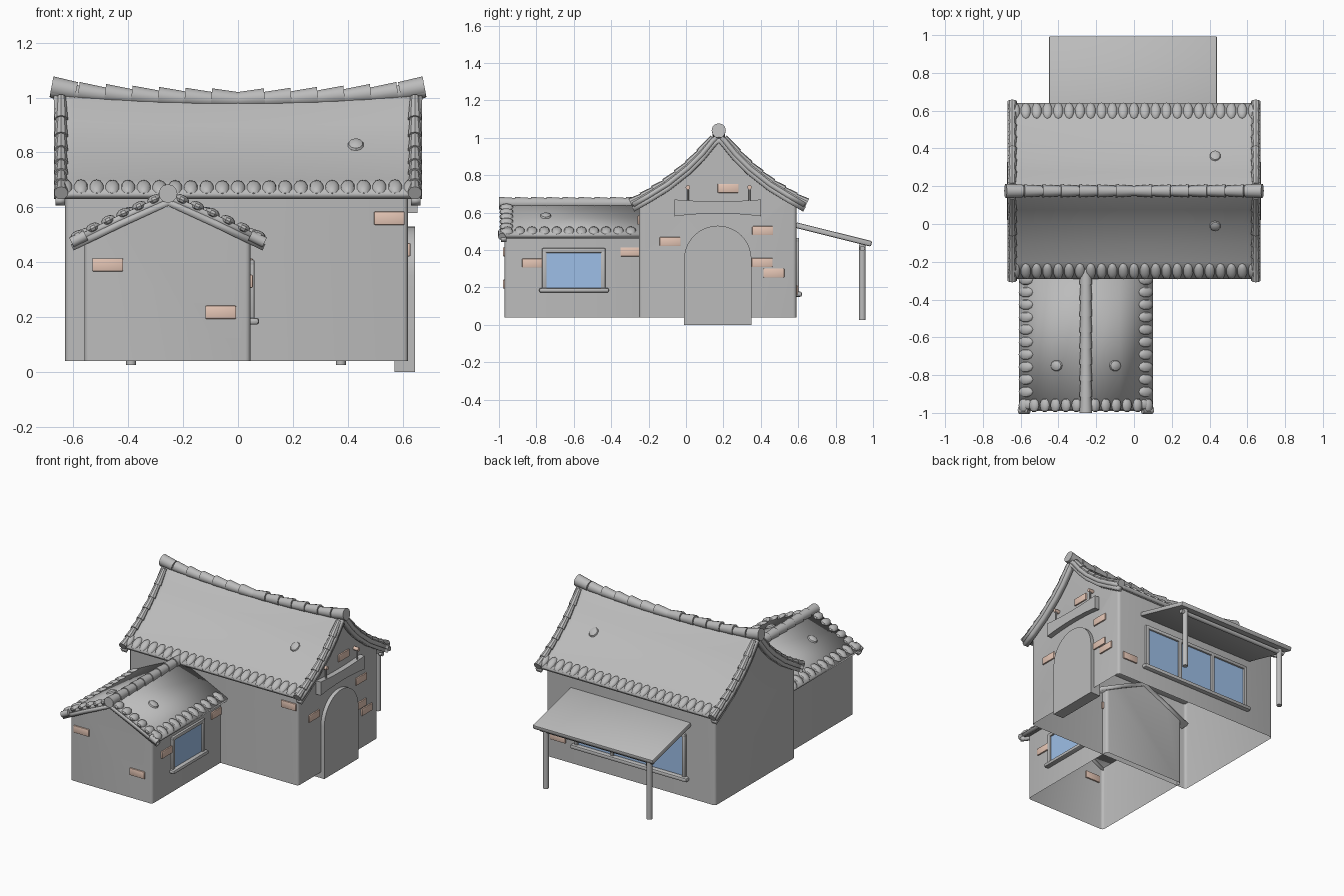
import bpy, bmesh, math
from mathutils import Matrix, Vector

if "Cube" in bpy.data.objects:
    bpy.data.objects.remove(bpy.data.objects["Cube"])


def material(name, rgb):
    m = bpy.data.materials.new(name)
    m.use_nodes = True
    m.diffuse_color = (*rgb, 1)
    m.node_tree.nodes["Principled BSDF"].inputs["Base Color"].default_value = (*rgb, 1)
    return m


PLASTER = material("plaster grey", (0.5, 0.5, 0.5))
BRICK = material("clay brick", (0.78, 0.56, 0.46))
GLASS = material("window blue", (0.34, 0.52, 0.8))
made = []


def finish(name, bm, mat=PLASTER):
    me = bpy.data.meshes.new(name)
    bm.to_mesh(me)
    bm.free()
    me.materials.append(mat)
    ob = bpy.data.objects.new(name, me)
    bpy.context.collection.objects.link(ob)
    made.append(ob)
    return ob


def box(name, lo, hi, mat=PLASTER, bevel=0.006, tilt=None):
    lo, hi = Vector(lo), Vector(hi)
    bm = bmesh.new()
    bmesh.ops.create_cube(bm, size=1)
    bmesh.ops.scale(bm, vec=hi - lo, verts=bm.verts)
    if bevel:
        bmesh.ops.bevel(bm, geom=bm.edges[:], offset=bevel, segments=2,
                        profile=0.5, affect='EDGES')
    m = Matrix.Translation((lo + hi) / 2)
    bm.transform(m @ tilt if tilt else m)
    return finish(name, bm, mat)


def tube(bm, p, q, r1, r2, sides=12):
    p, q = Vector(p), Vector(q)
    turn = (q - p).to_track_quat('Z', 'Y').to_matrix().to_4x4()
    bmesh.ops.create_cone(bm, cap_ends=True, segments=sides, radius1=r1, radius2=r2,
                          depth=(q - p).length,
                          matrix=Matrix.Translation((p + q) / 2) @ turn)


def rod(name, p, q, r, mat=PLASTER):
    bm = bmesh.new()
    tube(bm, p, q, r, r)
    return finish(name, bm, mat)


def prism(profile, axis, a, b):
    bm = bmesh.new()
    rings = [[bm.verts.new((t, u, v) if axis == 'x' else (u, t, v)) for u, v in profile]
             for t in (a, b)]
    bm.faces.new(rings[0])
    bm.faces.new(rings[1][::-1])
    n = len(profile)
    for i in range(n):
        j = (i + 1) % n
        bm.faces.new((rings[0][i], rings[0][j], rings[1][j], rings[1][i]))
    bmesh.ops.recalc_face_normals(bm, faces=bm.faces)
    return bm


class Roof:
    """Gable roof: t runs along the ridge, d across it."""

    def __init__(self, axis, centre, points, sag):
        self.axis, self.centre, self.points, self.sag = axis, centre, points, sag
        self.reach = points[-1][0]

    def height(self, d, t=0):
        d = min(abs(d), self.reach)
        for (d0, z0), (d1, z1) in zip(self.points, self.points[1:]):
            if d <= d1:
                z = z0 + (z1 - z0) * (d - d0) / (d1 - d0)
                break
        return z + self.sag * (t / 0.65) ** 2 * (1 - d / self.reach)

    def at(self, d, t, lift=0):
        z = self.height(d, t) + lift
        if self.axis == 'x':
            return Vector((t, self.centre + d, z))
        return Vector((self.centre + d, t, z))

    def shell(self, name, t0, t1, steps, drop, thick):
        bm = bmesh.new()
        half = [p[0] for p in self.points]
        ds = [-d for d in half[:0:-1]] + half
        grid = [[bm.verts.new(self.at(d, t0 + (t1 - t0) * i / steps, -drop)) for d in ds]
                for i in range(steps + 1)]
        for r0, r1 in zip(grid, grid[1:]):
            for k in range(len(ds) - 1):
                bm.faces.new((r0[k], r0[k + 1], r1[k + 1], r1[k]))
        bm.normal_update()
        if sum(f.normal.z for f in bm.faces) < 0:
            bmesh.ops.reverse_faces(bm, faces=bm.faces)
        ob = finish(name, bm)
        mod = ob.modifiers.new("thickness", 'SOLIDIFY')
        mod.thickness, mod.offset = thick, -1

    def bump(self, bm, d, t, across, along, tall):
        """Rounded tile lying on the slope."""
        ridge = Vector((1, 0, 0)) if self.axis == 'x' else Vector((0, 1, 0))
        slope = (self.at(d + 0.01, t) - self.at(d - 0.01, t)).normalized()
        up = ridge.cross(slope)
        turn = Matrix((ridge, slope, up)).transposed().to_4x4()
        m = Matrix.Translation(self.at(d, t)) @ turn @ Matrix.Diagonal((along, across, tall, 1))
        bmesh.ops.create_uvsphere(bm, u_segments=10, v_segments=6, radius=1, matrix=m)

    def walls(self, name, u0, u1, a, b, floor):
        """Open shell whose gables follow the roof."""
        ds = sorted({u0, u1} | {s * p[0] for p in self.points for s in (-1, 1)
                                if u0 < s * p[0] < u1})
        top = [(self.centre + d, self.height(d, b if self.sag else 0) - 0.018) for d in ds]
        prof = [(self.centre + u0, floor)] + top + [(self.centre + u1, floor)]
        bm = prism(prof, self.axis, a, b)
        edges = [e for e in bm.edges
                 if abs((e.verts[0].co - e.verts[1].co).normalized().z) > 0.99]
        bmesh.ops.bevel(bm, geom=edges, offset=0.018, segments=3, profile=0.5, affect='EDGES')
        bm.normal_update()
        bmesh.ops.delete(bm, geom=[f for f in bm.faces if abs(f.normal.z) > 0.3],
                         context='FACES')
        finish(name, bm)


main = Roof('x', 0.175, [(0, 0.995), (0.04, 0.965), (0.1, 0.895), (0.17, 0.83),
                         (0.28, 0.75), (0.38, 0.695), (0.465, 0.652)], 0.03)
wing = Roof('y', -0.255, [(0, 0.65), (0.18, 0.57), (0.355, 0.485)], 0)

# Walls and roof shells
main.walls("main_walls", -0.425, 0.415, -0.63, 0.62, 0.04)
wing.walls("wing_walls", -0.305, 0.3, -0.97, -0.21, 0.04)
main.shell("main_roof", -0.67, 0.67, 20, 0, 0.025)
wing.shell("wing_roof", -0.985, -0.2, 1, 0, 0.025)
for side, t in (("left", 0.63), ("right", -0.665)):
    main.shell(side + "_bargeboard", t, t + 0.035, 1, 0.022, 0.028)
wing.shell("wing_bargeboard", -0.99, -0.96, 1, 0.02, 0.025)

# Eave and gable tiles
bm = bmesh.new()
for s in (-1, 1):
    for i in range(23):
        main.bump(bm, s * 0.425, -0.63 + i * 1.26 / 22, 0.048, 0.026, 0.016)
    main.bump(bm, s * 0.185, 0.43, 0.035, 0.03, 0.016)
    for t in (-0.645, 0.645):
        for i in range(7):
            d0, d1 = 0.03 + i * 0.062, 0.1 + i * 0.062
            tube(bm, main.at(s * d0, t), main.at(s * d1, t), 0.018, 0.026, 10)
finish("main_roof_tiles", bm)

bm = bmesh.new()
for s in (-1, 1):
    for i in range(11):
        wing.bump(bm, s * 0.318, -0.955 + i * 0.066, 0.042, 0.028, 0.015)
    for i in range(6):
        wing.bump(bm, s * (0.05 + i * 0.056), -0.96, 0.028, 0.038, 0.018)
    wing.bump(bm, s * 0.155, -0.75, 0.034, 0.03, 0.016)
    tube(bm, wing.at(s * 0.3, -0.985, -0.015), wing.at(s * 0.352, -0.985, -0.015), 0.02, 0.02)
finish("wing_roof_tiles", bm)

# Ridge caps of overlapping tapered tiles
bm = bmesh.new()
for s in (-1, 1):
    for i in range(7):
        t0, t1 = s * i * 0.097, s * (i + 1) * 0.097
        tube(bm, main.at(0, t0, -0.002), main.at(0, t1, 0.004), 0.027, 0.034)
    tube(bm, main.at(0, s * 0.59, 0.003), main.at(0, s * 0.68, 0.012), 0.034, 0.038)
finish("main_ridge", bm)
bm = bmesh.new()
for i in range(9):
    t = -1 + i * 0.085
    tube(bm, wing.at(0, t), wing.at(0, t + 0.09), 0.034, 0.028)
finish("wing_ridge", bm)

# Arched door
arch = [(-0.01, 0), (0.35, 0)] + [
    (0.17 + 0.18 * math.cos(math.pi * k / 20), 0.35 + 0.18 * math.sin(math.pi * k / 20))
    for k in range(21)]
finish("door", prism(arch, 'x', 0.57, 0.645))

# Hanging sign board with two hooks
ks = [k / 6 - 1 for k in range(13)]
board = [(0.17 + 0.232 * k, 0.58 + 0.015 * (1 - k * k)) for k in ks]
board += [(0.17 + 0.232 * k, 0.67 - 0.01 * (1 - k * k)) for k in ks[::-1]]
finish("sign_board", prism(board, 'x', 0.61, 0.655))
for y in (0.01, 0.34):
    rod("sign_hook", (0.643, y, 0.65), (0.643, y, 0.73), 0.005)
    rod("sign_bracket", (0.61, y, 0.735), (0.655, y, 0.735), 0.012, BRICK)

# Wing window
box("wing_window_glass", (0.04, -0.75, 0.195), (0.05, -0.45, 0.39), GLASS, 0)
box("wing_window_top", (0.03, -0.77, 0.385), (0.06, -0.43, 0.41))
for y in (-0.77, -0.455):
    box("wing_window_side", (0.03, y, 0.19), (0.06, y + 0.025, 0.4))
box("wing_window_sill", (0.03, -0.785, 0.172), (0.077, -0.412, 0.197), bevel=0.01)

# Back window with three panes
box("back_window_glass", (-0.4, 0.585, 0.18), (0.39, 0.594, 0.45), GLASS, 0)
box("back_window_top", (-0.415, 0.57, 0.44), (0.405, 0.605, 0.465))
for i in range(4):
    x = -0.415 + i * 0.265
    box("back_window_bar", (x, 0.57, 0.17), (x + 0.025, 0.605, 0.455))
box("back_window_sill", (-0.435, 0.57, 0.15), (0.425, 0.62, 0.178), bevel=0.01)

# Awning on posts
box("awning", (-0.45, 0.58, 0.468), (0.44, 0.998, 0.498), bevel=0.008,
    tilt=Matrix.Rotation(math.radians(-14), 4, 'X'))
rod("awning_beam", (-0.42, 0.943, 0.408), (0.41, 0.943, 0.408), 0.014)
for x in (-0.39, 0.375):
    rod("awning_post", (x, 0.943, 0.025), (x, 0.943, 0.43), 0.018)

# Exposed bricks: wall axis, wall position, centre along the wall, height
for axis, wall, u, z in (
        ('x', 0.62, 0.225, 0.73), ('x', 0.62, -0.085, 0.445), ('x', 0.62, 0.41, 0.503),
        ('x', 0.62, 0.407, 0.333), ('x', 0.62, 0.47, 0.277), ('x', 0.045, -0.82, 0.33),
        ('x', 0.045, -0.295, 0.39), ('y', -0.97, -0.475, 0.39), ('y', -0.97, -0.063, 0.217),
        ('y', -0.25, 0.552, 0.56), ('y', 0.59, 0.53, 0.185)):
    c = Vector((wall, u, z)) if axis == 'x' else Vector((u, wall, z))
    h = Vector((0.009, 0.056, 0.024)) if axis == 'x' else Vector((0.056, 0.009, 0.024))
    box("brick", c - h, c + h, BRICK, 0.004)

# Smooth shading with sharp edges kept
bpy.ops.object.select_all(action='DESELECT')
for ob in made:
    ob.select_set(True)
bpy.context.view_layer.objects.active = made[0]
bpy.ops.object.shade_smooth_by_angle(angle=math.radians(35))
